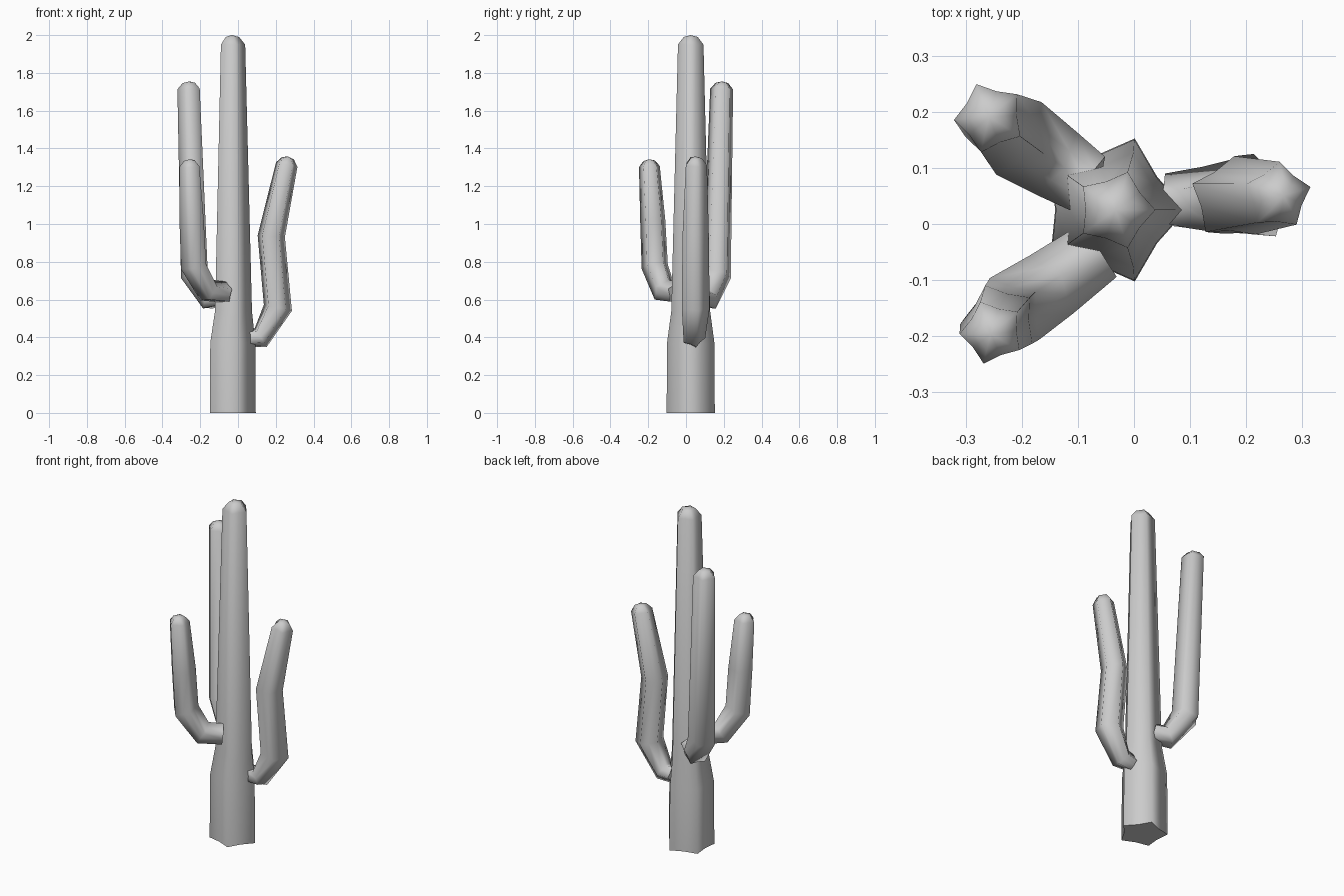
import bpy, bmesh, math
from mathutils import Vector

if "Cube" in bpy.data.objects:
    bpy.data.objects.remove(bpy.data.objects["Cube"])


def ribbed_stem(name, path, phase, cap_height):
    """Sweep a five-ribbed star section along (x, y, z, radius) points, domed at the end."""
    pts = [Vector(p[:3]) for p in path]
    radii = [p[3] for p in path]
    # Tangents: bisector at each joint
    dirs = [(b - a).normalized() for a, b in zip(pts, pts[1:])]
    tangents = [dirs[0]] + [(a + b).normalized() for a, b in zip(dirs, dirs[1:])] + [dirs[-1]]
    # Domed tip: one smaller ring, then a single point
    tip_dir = dirs[-1]
    end = pts[-1]
    pts.append(end + tip_dir * cap_height * 0.8)
    radii.append(radii[-1] * 0.55)
    tangents.append(tip_dir)

    # Carry the section from the tip down to the base without twisting
    a = math.radians(phase)
    side = Vector((math.cos(a), math.sin(a), 0))
    side = (side - tip_dir * side.dot(tip_dir)).normalized()
    sides = []
    prev = tip_dir
    for t in reversed(tangents):
        side = prev.rotation_difference(t) @ side
        sides.insert(0, side.copy())
        prev = t

    bm = bmesh.new()
    rings = []
    for p, r, t, s in zip(pts, radii, tangents, sides):
        up = t.cross(s)
        ring = []
        for i in range(10):
            ang = i * math.pi / 5
            rr = r * (0.75 if i % 2 else 1.0)
            ring.append(bm.verts.new(p + rr * (math.cos(ang) * s + math.sin(ang) * up)))
        rings.append(ring)
    for lo, hi in zip(rings, rings[1:]):
        for i in range(10):
            j = (i + 1) % 10
            bm.faces.new((lo[i], lo[j], hi[j], hi[i]))
    apex = bm.verts.new(end + tip_dir * cap_height)
    for i in range(10):
        bm.faces.new((rings[-1][i], rings[-1][(i + 1) % 10], apex))
    for f in bm.faces:
        f.smooth = True
    # Flat base with a crisp rim
    base = bm.faces.new(rings[0][::-1])
    for e in base.edges:
        e.smooth = False
    mesh = bpy.data.meshes.new(name)
    bm.to_mesh(mesh)
    bm.free()
    obj = bpy.data.objects.new(name, mesh)
    bpy.context.collection.objects.link(obj)
    return obj


# Main trunk
ribbed_stem("trunk", [
    (-0.04, 0.025, 0, 0.134), (-0.04, 0.025, 0.37, 0.132),
    (-0.034, 0.025, 0.54, 0.108), (-0.033, 0.025, 1.95, 0.071)], 0, 0.05)

# Right arm, kinked outwards
ribbed_stem("right_arm", [
    (0.055, 0.04, 0.395, 0.05), (0.12, 0.04, 0.40, 0.062), (0.21, 0.045, 0.557, 0.08),
    (0.175, 0.045, 0.935, 0.076), (0.257, 0.05, 1.315, 0.061)], 15, 0.043)

# Tall arm at the back left
ribbed_stem("back_left_arm", [
    (-0.08, 0.07, 0.62, 0.06), (-0.145, 0.112, 0.605, 0.07), (-0.225, 0.165, 0.735, 0.08),
    (-0.257, 0.19, 1.715, 0.064)], 40, 0.04)

# Short arm at the front left
ribbed_stem("front_left_arm", [
    (-0.065, -0.05, 0.635, 0.06), (-0.155, -0.115, 0.645, 0.068), (-0.23, -0.165, 0.78, 0.074),
    (-0.24, -0.175, 1.02, 0.07), (-0.253, -0.193, 1.305, 0.058)], 39, 0.038)
